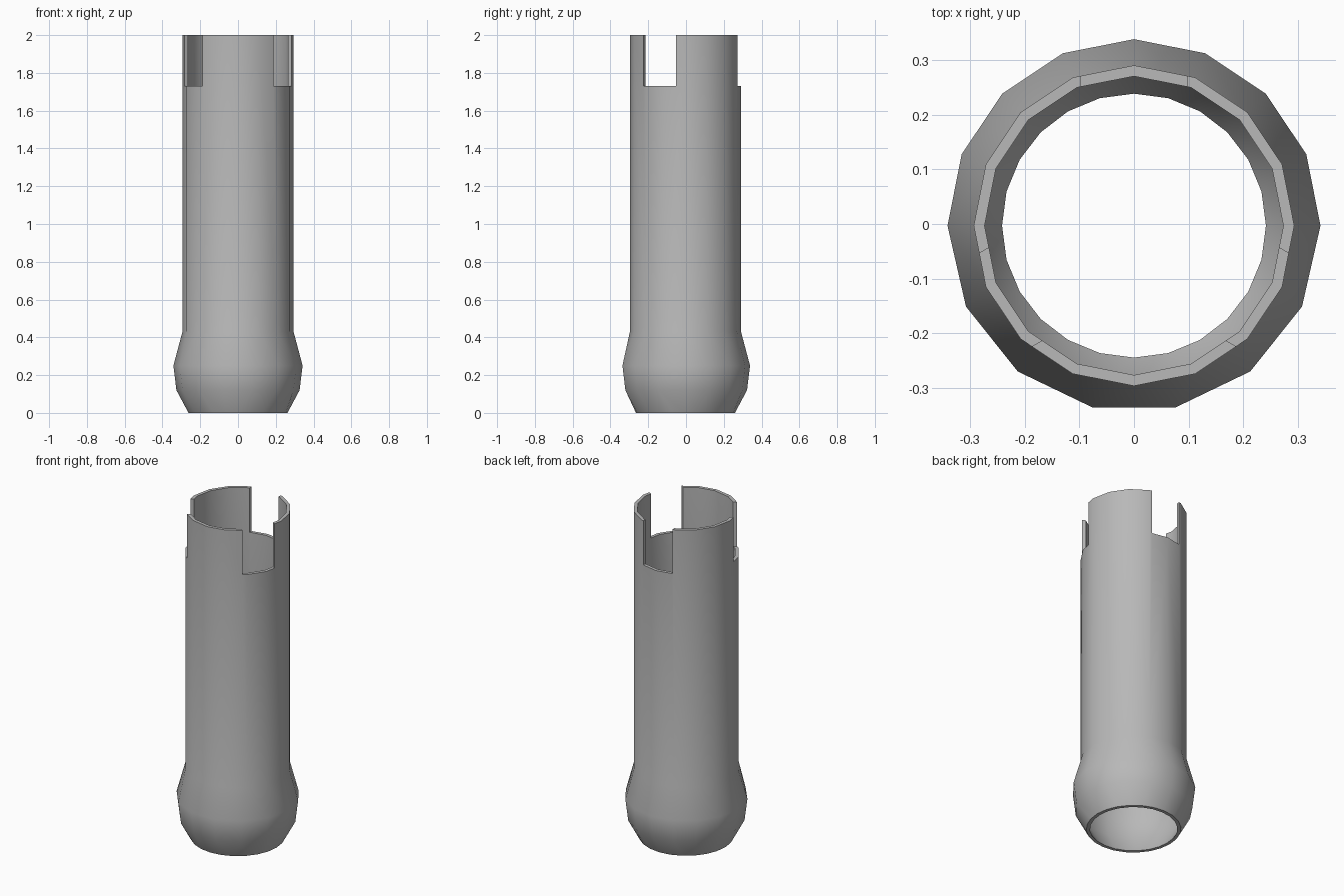
import bpy, bmesh, math
from mathutils import Matrix

if "Cube" in bpy.data.objects:
    bpy.data.objects.remove(bpy.data.objects["Cube"])

grey = bpy.data.materials.new("plain grey")
grey.use_nodes = True
color = (0.48, 0.48, 0.48, 1)
grey.diffuse_color = color
grey.node_tree.nodes["Principled BSDF"].inputs["Base Color"].default_value = color

CENTRE_Y = -0.003
WALL = 0.02


def even(count):
    return [i * math.tau / count for i in range(count)]


# Bulge rings have eight sides at the back and seven at the front
uneven = [i * math.pi / 8 for i in range(8)] + [math.pi * (1 + i / 7) for i in range(7)]


def ring(bm, angles, radius, z):
    verts = [bm.verts.new((radius * math.cos(a), radius * math.sin(a) + CENTRE_Y, z))
             for a in angles]
    return angles, verts


def join(bm, low, high):
    """Skin two rings, with triangles where their side counts differ."""
    (la, lv), (ha, hv) = low, high
    n, m = len(lv), len(hv)
    if n == m:
        for i in range(n):
            bm.faces.new((lv[i], lv[(i + 1) % n], hv[(i + 1) % n], hv[i]))
        return
    la, ha = la + [math.tau], ha + [math.tau]
    i = j = 0
    while i < n or j < m:
        step_low = j == m or (i < n and la[i + 1] <= ha[j + 1])
        if step_low:
            bm.faces.new((lv[i], lv[(i + 1) % n], hv[j % m]))
            i += 1
        else:
            bm.faces.new((lv[i % n], hv[(j + 1) % m], hv[j]))
            j += 1


# Shell: rounded foot and long tube, open at both ends
profile = [(even(24), 0.262, 0), (uneven, 0.326, 0.12), (uneven, 0.342, 0.25),
           (even(16), 0.294, 0.43), (even(16), 0.294, 2)]
bm = bmesh.new()
outer = [ring(bm, a, r, z) for a, r, z in profile]
inner = [ring(bm, a, r - WALL, z) for a, r, z in profile]
loop = outer + inner[::-1]
for low, high in zip(loop, loop[1:] + loop[:1]):
    join(bm, low, high)
bmesh.ops.recalc_face_normals(bm, faces=bm.faces)
mesh = bpy.data.meshes.new("tube_shell")
bm.to_mesh(mesh)
bm.free()
tube = bpy.data.objects.new("tube_shell", mesh)
bpy.context.collection.objects.link(tube)
mesh.materials.append(grey)

# Three square notches around the upper rim
bm = bmesh.new()
for angle in (90, 210, 330):
    place = (Matrix.Translation((0, CENTRE_Y, 1.93))
             @ Matrix.Rotation(math.radians(angle), 4, "Z")
             @ Matrix.Translation((0.3, 0, 0))
             @ Matrix.Diagonal((0.3, 0.196, 0.4, 1)))
    bmesh.ops.create_cube(bm, size=1, matrix=place)
cut_mesh = bpy.data.meshes.new("notch_cutter")
bm.to_mesh(cut_mesh)
bm.free()
cutter = bpy.data.objects.new("notch_cutter", cut_mesh)
cutter.hide_render = True
bpy.context.collection.objects.link(cutter)

bpy.ops.object.select_all(action="DESELECT")
tube.select_set(True)
bpy.context.view_layer.objects.active = tube
cut = tube.modifiers.new("notches", "BOOLEAN")
cut.operation = "DIFFERENCE"
cut.solver = "EXACT"
cut.object = cutter
bpy.ops.object.modifier_apply(modifier=cut.name)
bpy.data.objects.remove(cutter)
bpy.ops.object.shade_smooth_by_angle(angle=math.radians(32))
